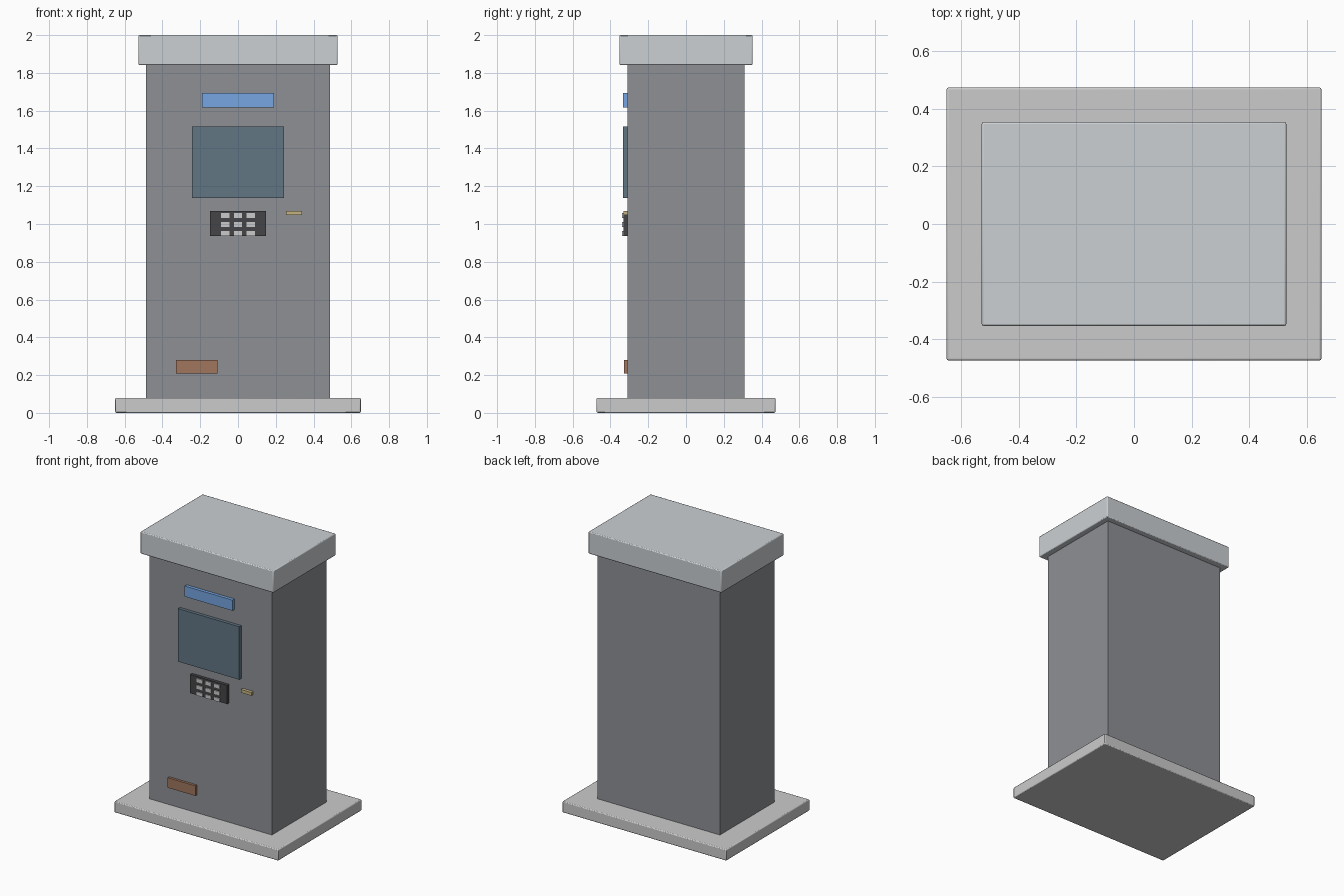
import bpy
import math

if "Cube" in bpy.data.objects:
    bpy.data.objects.remove(bpy.data.objects["Cube"])


def material(name, rgb):
    m = bpy.data.materials.new(name)
    m.diffuse_color = (*rgb, 1)
    m.use_nodes = True
    m.node_tree.nodes["Principled BSDF"].inputs["Base Color"].default_value = m.diffuse_color
    return m


def box(name, x, y, z, mat=None, bevel=0.0):
    """Box from (min, max) ranges on each axis, with an optional small bevel."""
    bpy.ops.mesh.primitive_cube_add(size=1, location=[sum(r) / 2 for r in (x, y, z)])
    ob = bpy.context.object
    ob.name = name
    ob.scale = [r[1] - r[0] for r in (x, y, z)]
    bpy.ops.object.transform_apply(location=False, rotation=False, scale=True)
    if mat:
        ob.data.materials.append(mat)
    if bevel:
        mod = ob.modifiers.new("edge_bevel", 'BEVEL')
        mod.width = bevel
        mod.segments = 2
        bpy.ops.object.shade_smooth_by_angle(angle=math.radians(50))
    return ob


body_grey = material("body_grey", (0.27, 0.28, 0.30))
cap_grey = material("cap_grey", (0.60, 0.63, 0.65))
base_grey = material("base_grey", (0.52, 0.52, 0.51))
sign_blue = material("sign_blue", (0.18, 0.38, 0.75))
screen_blue = material("screen_blue", (0.12, 0.18, 0.23))
pad_dark = material("pad_dark", (0.06, 0.06, 0.065))
key_grey = material("key_grey", (0.6, 0.6, 0.6))
slot_gold = material("slot_gold", (0.55, 0.45, 0.22))
tray_brown = material("tray_brown", (0.35, 0.18, 0.11))

# Plinth, cabinet and overhanging cap
box("base", (-0.65, 0.65), (-0.473, 0.473), (0, 0.08), base_grey, 0.006)
box("cabinet", (-0.486, 0.486), (-0.31, 0.31), (0.075, 1.845), body_grey)
box("top_cap", (-0.528, 0.528), (-0.353, 0.353), (1.842, 2.0), cap_grey, 0.006)

# Panels on the front face
FACE = -0.305
box("sign_panel", (-0.19, 0.19), (-0.333, FACE), (1.617, 1.693), sign_blue)
box("screen", (-0.243, 0.243), (-0.333, FACE), (1.137, 1.517), screen_blue)
box("card_slot", (0.255, 0.338), (-0.332, FACE), (1.047, 1.07), slot_gold)
box("cash_tray", (-0.328, -0.108), (-0.328, FACE), (0.208, 0.28), tray_brown)

# Keypad with a 3 x 3 grid of keys
box("keypad", (-0.147, 0.147), (-0.332, FACE), (0.936, 1.07), pad_dark)
for row in range(3):
    for col in range(3):
        cx, cz = (col - 1) * 0.068, 1.046 - row * 0.048
        box(f"key_{row}_{col}", (cx - 0.022, cx + 0.022), (-0.339, -0.33),
            (cz - 0.013, cz + 0.013), key_grey)
